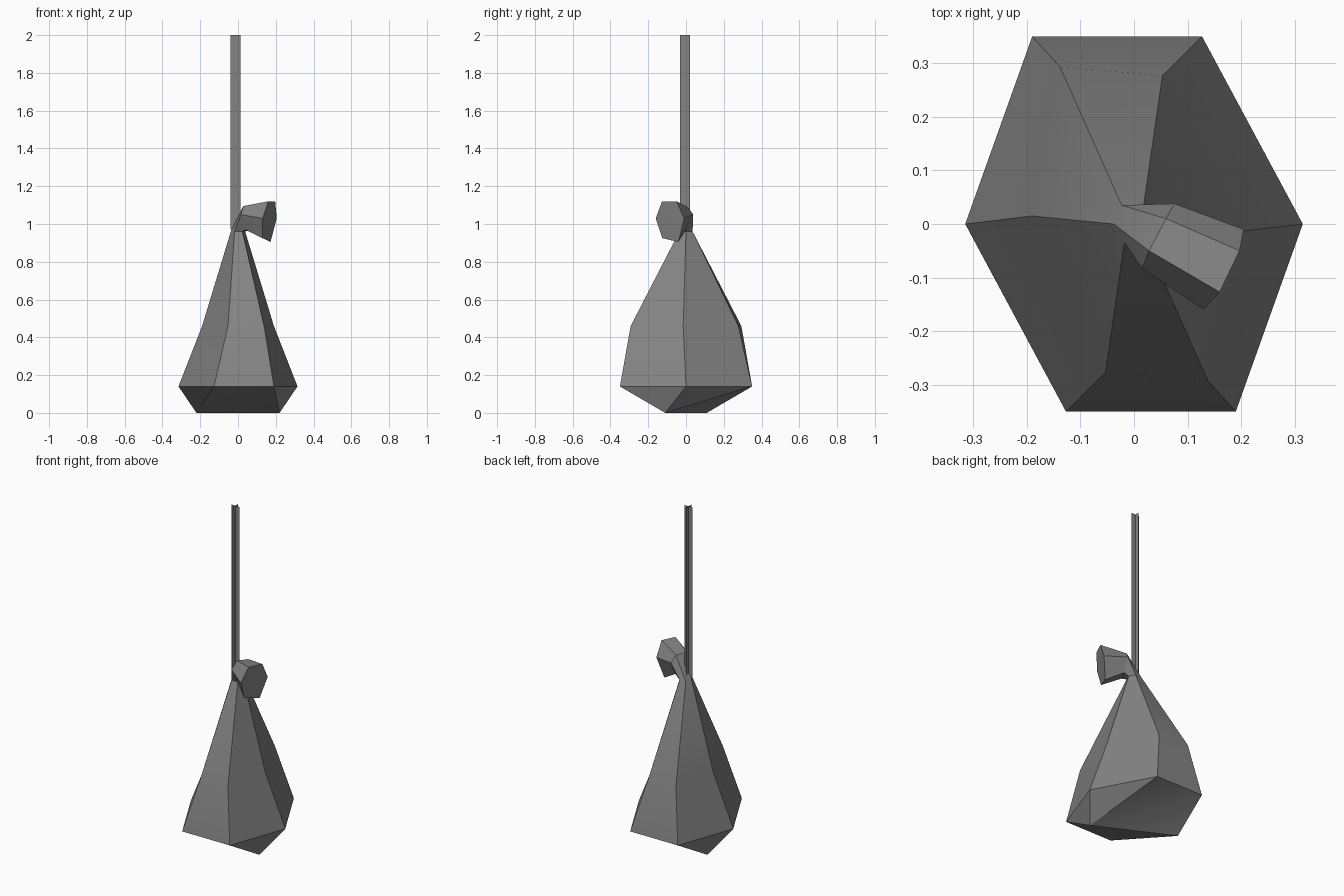
import bpy
import math
from mathutils import Vector

if "Cube" in bpy.data.objects:
    bpy.data.objects.remove(bpy.data.objects["Cube"])

grey = bpy.data.materials.new("sackcloth grey")
grey.diffuse_color = (0.23, 0.23, 0.23, 1)
grey.use_nodes = True
grey.node_tree.nodes["Principled BSDF"].inputs["Base Color"].default_value = grey.diffuse_color


def make_object(name, verts, faces):
    mesh = bpy.data.meshes.new(name)
    mesh.from_pydata(verts, [], faces)
    mesh.materials.append(grey)
    obj = bpy.data.objects.new(name, mesh)
    bpy.context.collection.objects.link(obj)
    return obj


def half_turn(points, z):
    """Complete a six-sided ring from three points by a half turn about z."""
    return [(s * x, s * y, z) for s in (1, -1) for x, y in points]


# Sack body: hexagonal rings from the wide belly up to the tied neck
rings = [
    half_turn([(-0.315, 0), (-0.19, 0.35), (0.127, 0.35)], 0.14),
    half_turn([(-0.19, 0.015), (-0.138, 0.293), (0.053, 0.277)], 0.46),
    half_turn([(-0.038, 0), (-0.023, 0.035), (0.018, 0.035)], 0.96),
    # Bent cloth above the tie, then the flared bunch end
    [(0.028, -0.05, 1.095), (0.06, 0.01, 1.09), (0.075, 0.038, 1.05),
     (0.07, 0.0, 0.97), (0.04, -0.06, 0.97), (0.015, -0.083, 1.05)],
    [(0.16, -0.127, 1.12), (0.197, -0.05, 1.12), (0.205, -0.01, 1.03),
     (0.172, -0.04, 0.905), (0.13, -0.125, 0.925), (0.13, -0.16, 1.03)],
]
verts = [p for ring in rings for p in ring]
faces = []
for r in range(len(rings) - 1):
    for i in range(6):
        j = (i + 1) % 6
        faces.append((r * 6 + i, r * 6 + 6 + i, r * 6 + 6 + j, r * 6 + j))

# Fan closing the bunch end
last = len(verts) - 6
centre = len(verts)
verts.append((0.172, -0.075, 1.02))
faces += [(last + i, centre, last + (i + 1) % 6) for i in range(6)]

# Underside: two low corners joined by a ridge
left, right = len(verts), len(verts) + 1
verts += [(-0.22, 0.11, 0), (0.22, -0.11, 0)]
faces += [(0, 1, left), (5, 0, left), (4, 5, left),
          (3, 4, right), (2, 3, right), (1, 2, right),
          (1, right, left), (4, left, right)]
sack = make_object("sack", verts, faces)

# Rope: two crossed upright strips
cx, cy, half = -0.014, -0.005, 0.027
rope_verts, rope_faces = [], []
for d in (Vector((half, 0, 0)), Vector((0, half, 0))):
    n = len(rope_verts)
    low, high = Vector((cx, cy, 0.97)), Vector((cx, cy, 2))
    rope_verts += [low - d, low + d, high + d, high - d]
    rope_faces.append((n, n + 1, n + 2, n + 3))
make_object("rope", rope_verts, rope_faces)

# Soften only the gentle folds of the cloth
bpy.context.view_layer.objects.active = sack
sack.select_set(True)
bpy.ops.object.shade_smooth_by_angle(angle=math.radians(25))
